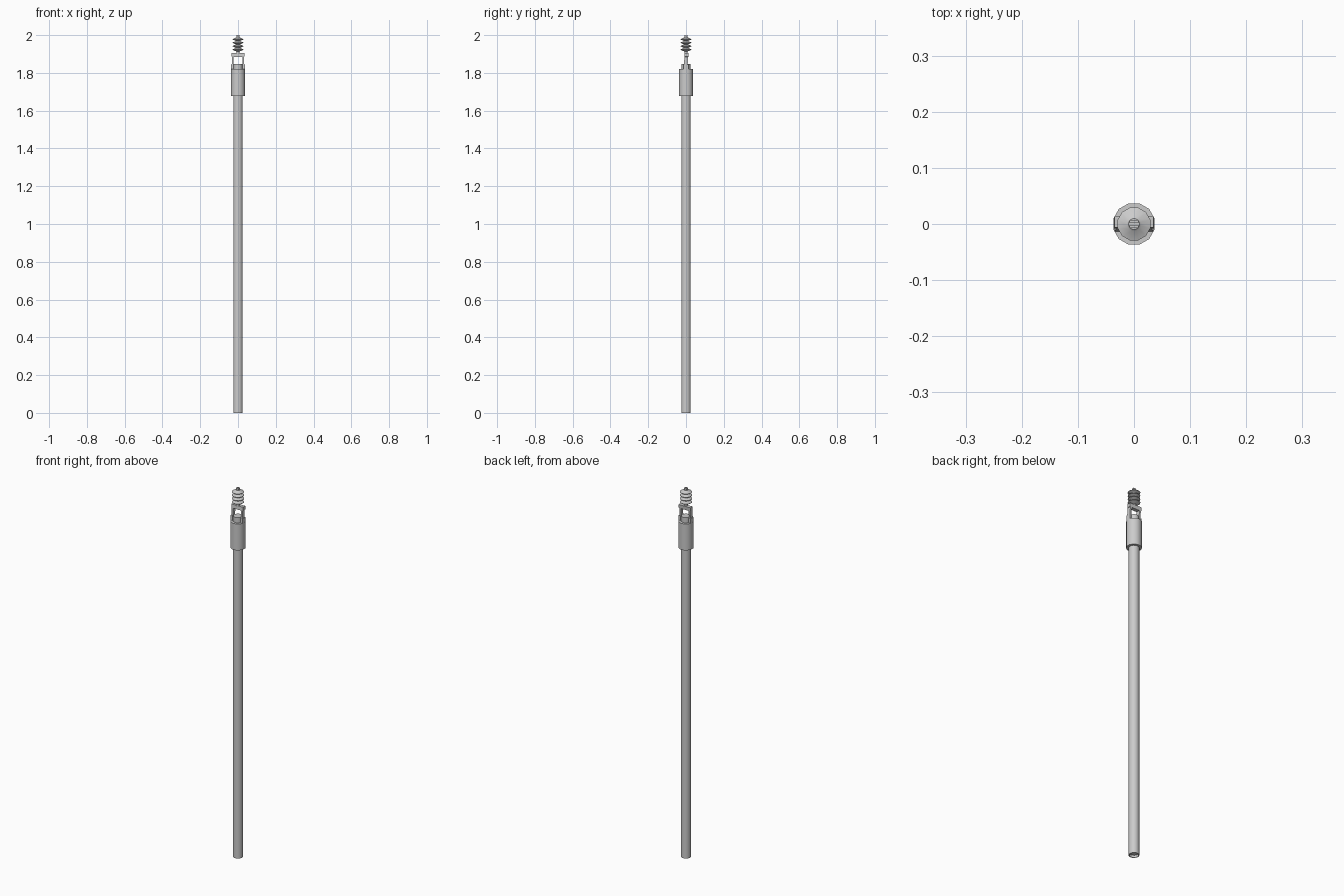
import bpy, bmesh, math
from mathutils import Matrix

if "Cube" in bpy.data.objects:
    bpy.data.objects.remove(bpy.data.objects["Cube"])


def finish(name, bm, smooth=False):
    bmesh.ops.recalc_face_normals(bm, faces=bm.faces)
    me = bpy.data.meshes.new(name)
    bm.to_mesh(me)
    bm.free()
    ob = bpy.data.objects.new(name, me)
    bpy.context.collection.objects.link(ob)
    if smooth:
        bpy.ops.object.select_all(action='DESELECT')
        ob.select_set(True)
        bpy.context.view_layer.objects.active = ob
        bpy.ops.object.shade_smooth_by_angle(angle=math.radians(35))
    return ob


def lathe(name, profile, sides=12):
    # revolve (radius, z) points around z, capping both ends
    bm = bmesh.new()
    rings = []
    for r, z in profile:
        rings.append([bm.verts.new((r * math.cos(2 * math.pi * (i + .5) / sides),
                                    r * math.sin(2 * math.pi * (i + .5) / sides), z))
                      for i in range(sides)])
    for a, b in zip(rings, rings[1:]):
        for i in range(sides):
            j = (i + 1) % sides
            bm.faces.new((a[i], a[j], b[j], b[i]))
    bm.faces.new(rings[0])
    bm.faces.new(rings[-1])
    return finish(name, bm, smooth=True)


def box(name, lo, hi):
    bm = bmesh.new()
    size = [b - a for a, b in zip(lo, hi)]
    mid = [(a + b) / 2 for a, b in zip(lo, hi)]
    bmesh.ops.create_cube(bm, size=1, matrix=Matrix.Translation(mid) @ Matrix.Diagonal((*size, 1)))
    return finish(name, bm)


def prism_y(name, outline, half):
    # extrude an (x, z) outline along y
    bm = bmesh.new()
    f = bm.faces.new([bm.verts.new((x, -half, z)) for x, z in outline])
    new = bmesh.ops.extrude_face_region(bm, geom=[f])["geom"]
    bmesh.ops.translate(bm, vec=(0, 2 * half, 0),
                        verts=[v for v in new if isinstance(v, bmesh.types.BMVert)])
    return finish(name, bm)


# main pole, with a shallow recess in its foot
lathe("pole", [(.022, .012), (.022, 0), (.026, 0), (.026, 1.70)])

# wide sleeve clamped round the pole top
lathe("sleeve", [(.038, 1.677), (.038, 1.82)])

# plug rising out of the sleeve
lathe("plug", [(.024, 1.81), (.024, 1.848)])

# stirrup-shaped yoke, leaning and narrowing towards the top
half = [(.034, 1.815), (.032, 1.885), (.035, 1.887), (.035, 1.905)]
inner = [(.023, 1.885), (.025, 1.815)]
outline = half + [(-x, z) for x, z in reversed(half)] + \
          [(-x, z) for x, z in reversed(inner)] + inner
yoke = prism_y("yoke", outline, .010)
for v in yoke.data.vertices:
    v.co.y += (v.co.z - 1.86) * .08

# hinge lugs where the yoke meets the sleeve
for s, side in ((-1, "left"), (1, "right")):
    x0, x1 = sorted((s * .024, s * .036))
    box(side + "_lug", (x0, -.012, 1.815), (x1, .012, 1.845))

# ribbed insulator stack
profile = [(.009, 1.90), (.009, 1.914)]
for i in range(4):
    z = 1.914 + i * .0182
    profile += [(.013, z + .001), (.030, z + .0085), (.030, z + .0105), (.013, z + .0175)]
profile += [(.010, 1.989), (.010, 1.991)]
lathe("insulator", profile)

# two terminal prongs on top
for s, side in ((-1, "front"), (1, "back")):
    y0, y1 = sorted((s * .002, s * .007))
    box(side + "_prong", (-.008, y0, 1.985), (.008, y1, 2.0))
